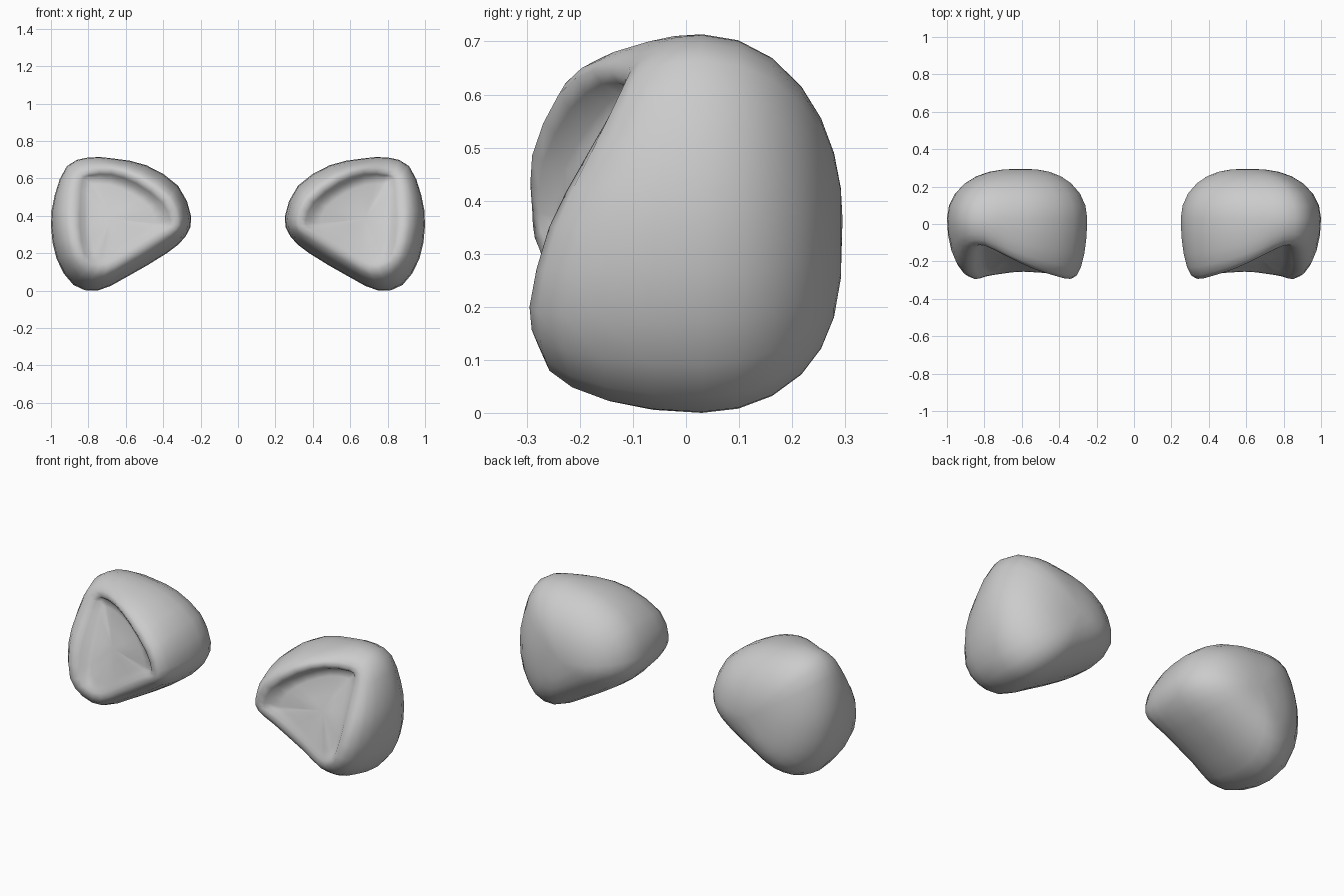
import bpy, bmesh
from math import sin, cos, radians
from mathutils import Vector

if "Cube" in bpy.data.objects:
    bpy.data.objects.remove(bpy.data.objects["Cube"])

# Around the ear: outer outline (x, z), rim crest (x, z, y), hollow edge (x, z, y)
STATIONS = [
    (.25, .395, .33, .385, -.290, .395, .37, -.245),
    (.32, .56, .375, .485, -.290, .44, .46, -.22),
    (.49, .67, .535, .60, -.24, .555, .545, -.165),
    (.66, .705, .675, .645, -.175, .68, .595, -.12),
    (.80, .712, .80, .63, -.115, .785, .60, -.09),
    (.915, .665, .855, .595, -.125, .81, .585, -.098),
    (.98, .51, .875, .48, -.19, .81, .465, -.148),
    (1.0, .35, .88, .35, -.258, .81, .33, -.205),
    (.97, .17, .85, .20, -.295, .795, .205, -.245),
    (.88, .03, .79, .13, -.28, .755, .17, -.258),
    (.75, .0, .70, .115, -.265, .71, .17, -.252),
    (.60, .07, .59, .18, -.255, .60, .23, -.243),
    (.38, .20, .42, .285, -.268, .46, .325, -.245),
    (.28, .29, .34, .33, -.285, .41, .35, -.245),
]


def smooth_loop(pts):
    """Closed Catmull-Rom curve, doubling the number of points."""
    n = len(pts)
    out = []
    for i in range(n):
        a, b, c, d = (pts[(i + k) % n] for k in (-1, 0, 1, 2))
        out += [b, (b + c) * 0.5625 - (a + d) * 0.0625]
    return out


def ear(name, side):
    outline = smooth_loop([Vector((s[0], .03, s[1])) for s in STATIONS])
    rim = smooth_loop([Vector((s[2], s[4], s[3])) for s in STATIONS])
    hollow = smooth_loop([Vector((s[5], s[7], s[6])) for s in STATIONS])
    floor_mid = Vector((.68, -.188, .385))
    back_mid = Vector((.60, .295, .365))

    # Hollow floor and its wall up to the rim
    rings = [[floor_mid.lerp(p, f) for p in hollow] for f in (.4, .85)]
    rings.append([h.lerp(r, .12) for h, r in zip(hollow, rim)])
    rings.append([Vector((h.x + (r.x - h.x) * .5, h.y + (r.y - h.y) * .7,
                          h.z + (r.z - h.z) * .5)) for h, r in zip(hollow, rim)])
    # Rounded roll from rim to widest outline
    for deg in (0, 18, 36, 54, 72, 90):
        s, c = sin(radians(deg)), cos(radians(deg))
        rings.append([Vector((r.x + (o.x - r.x) * s, o.y + (r.y - o.y) * c,
                              r.z + (o.z - r.z) * s)) for r, o in zip(rim, outline)])
    # Domed back, blunter towards the bottom
    for deg in (15, 30, 45, 58, 70, 81):
        s, c = sin(radians(deg)), cos(radians(deg))
        ring = []
        for o in outline:
            f = c ** (.8 + .45 * (o.z - back_mid.z))
            ring.append(Vector((back_mid.x + (o.x - back_mid.x) * f,
                                o.y + (back_mid.y - o.y) * s,
                                back_mid.z + (o.z - back_mid.z) * f)))
        rings.append(ring)

    bm = bmesh.new()
    flip = Vector((side, 1, 1))
    loops = [[bm.verts.new(p * flip) for p in ring] for ring in rings]
    n = len(outline)
    for a, b in zip(loops, loops[1:]):
        for i in range(n):
            j = (i + 1) % n
            bm.faces.new((a[i], a[j], b[j], b[i]))
    for loop, mid in ((loops[0], floor_mid), (loops[-1], back_mid)):
        v = bm.verts.new(mid * flip)
        for i in range(n):
            bm.faces.new((loop[i], loop[(i + 1) % n], v))
    bmesh.ops.recalc_face_normals(bm, faces=bm.faces)
    for f in bm.faces:
        f.smooth = True
    mesh = bpy.data.meshes.new(name)
    bm.to_mesh(mesh)
    bm.free()
    bpy.context.collection.objects.link(bpy.data.objects.new(name, mesh))


ear("right_ear", 1)
ear("left_ear", -1)
